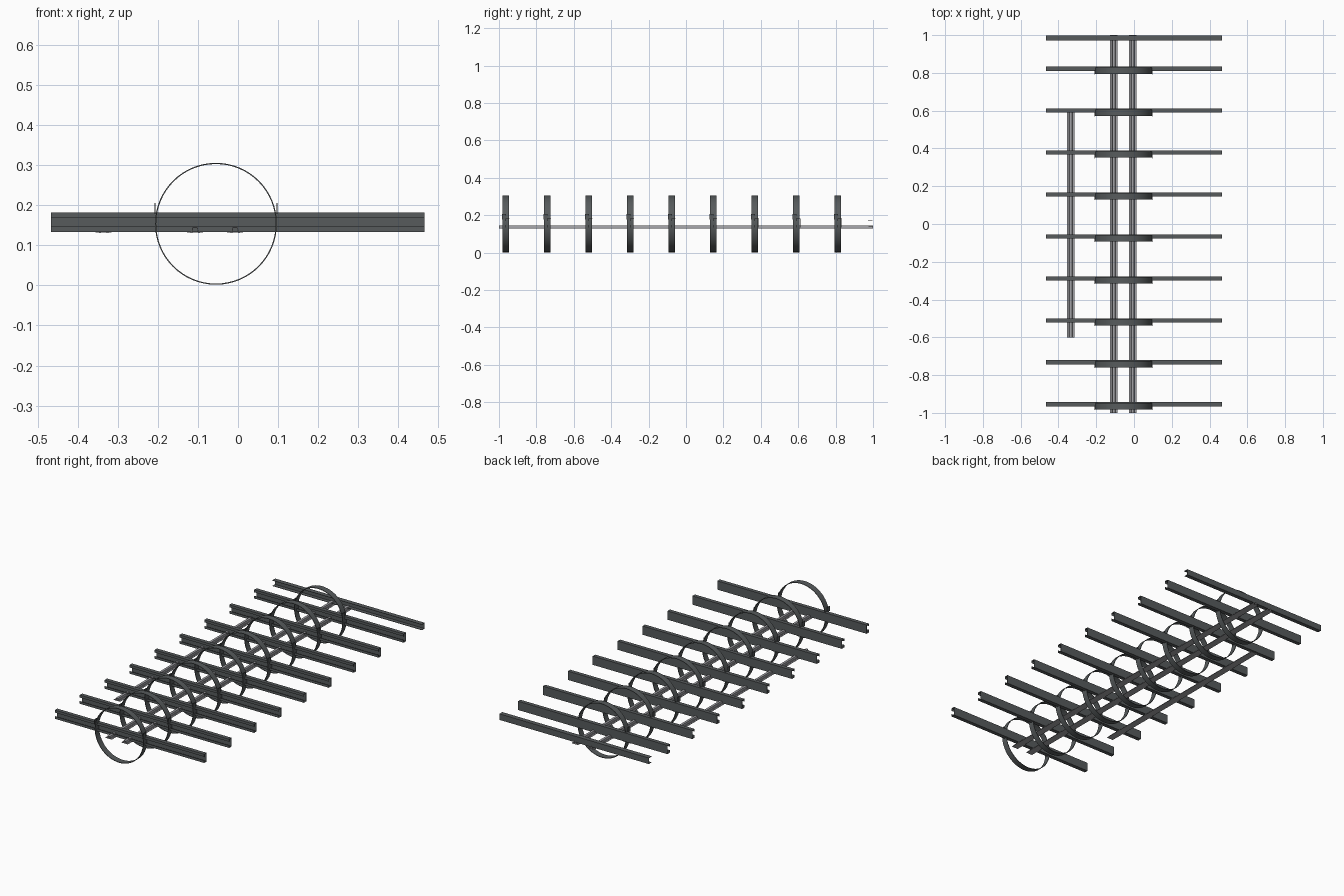
import bpy, bmesh, math

if "Cube" in bpy.data.objects:
    bpy.data.objects.remove(bpy.data.objects["Cube"])


def material(name, rgb):
    m = bpy.data.materials.new(name)
    m.diffuse_color = (*rgb, 1)
    m.use_nodes = True
    m.node_tree.nodes["Principled BSDF"].inputs["Base Color"].default_value = m.diffuse_color
    return m


steel = material("dark steel", (0.095, 0.105, 0.108))
rail_steel = material("light rail steel", (0.36, 0.36, 0.38))


def strip(name, path, t, axis, a, b, offset, mat):
    """Thicken an open 2D path into a sheet section and extrude it along x or y."""
    n = len(path)
    dirs = []
    for p, q in zip(path, path[1:]):
        d = math.hypot(q[0] - p[0], q[1] - p[1])
        dirs.append(((p[1] - q[1]) / d, (q[0] - p[0]) / d))
    inner = []
    for i, p in enumerate(path):
        n0, n1 = dirs[max(i - 1, 0)], dirs[min(i, n - 2)]
        k = t / (1 + n0[0] * n1[0] + n0[1] * n1[1])
        inner.append((p[0] + (n0[0] + n1[0]) * k, p[1] + (n0[1] + n1[1]) * k))
    bm = bmesh.new()

    def place(p, s):
        u, w = p[0] + offset[0], p[1] + offset[1]
        return bm.verts.new((s, u, w) if axis == "x" else (u, s, w))

    rows = [[place(p, s) for p in path + inner[::-1]] for s in (a, b)]
    m = 2 * n
    for i in range(m):
        j = (i + 1) % m
        bm.faces.new((rows[0][i], rows[0][j], rows[1][j], rows[1][i]))
    for r in rows:
        for i in range(n - 1):
            bm.faces.new((r[i], r[i + 1], r[m - 2 - i], r[m - 1 - i]))
    return finish(name, bm, mat)


def finish(name, bm, mat):
    bmesh.ops.recalc_face_normals(bm, faces=bm.faces)
    me = bpy.data.meshes.new(name)
    bm.to_mesh(me)
    bm.free()
    me.materials.append(mat)
    ob = bpy.data.objects.new(name, me)
    bpy.context.collection.objects.link(ob)
    return ob


def box(name, lo, hi, mat):
    bm = bmesh.new()
    bmesh.ops.create_cube(bm, size=1)
    for v in bm.verts:
        v.co = [l + (c + 0.5) * (h - l) for l, h, c in zip(lo, hi, v.co)]
    return finish(name, bm, mat)


def ring(name, x, z, r, t, y0, y1, mat, sides=64):
    bm = bmesh.new()
    loops = []
    for i in range(sides):
        a = math.tau * i / sides
        loops.append([bm.verts.new((x + q * math.cos(a), y, z + q * math.sin(a)))
                      for q, y in ((r, y0), (r, y1), (r - t, y1), (r - t, y0))])
    for i in range(sides):
        p, q = loops[i], loops[(i + 1) % sides]
        for k in range(4):
            f = bm.faces.new((p[k], p[(k + 1) % 4], q[(k + 1) % 4], q[k]))
            f.smooth = k in (0, 2)
    ob = finish(name, bm, mat)
    for e in ob.data.edges:
        u, v = (ob.data.vertices[i].co for i in e.vertices)
        e.use_edge_sharp = abs(u.y - v.y) < 1e-5
    return ob


CX, CZ, R = -0.055, 0.1535, 0.152

# Lipped channel, open to the front, and the plain end channel
channel = [(-0.011, 0.147), (-0.011, 0.133), (0.011, 0.133),
           (0.011, 0.182), (-0.011, 0.182), (-0.011, 0.168)]
end_channel = [(-0.013, 0.174), (0.013, 0.174), (0.013, 0.14), (-0.010, 0.14)]

# Nine bays: cross beam, hoop and two side tabs
for i in range(9):
    y = -0.954 + i * 0.222
    strip(f"cross_beam_{i}", channel, 0.002, "x", -0.467, 0.465, (y, 0), steel)
    ring(f"hoop_{i}", CX, CZ, R, 0.003, y - 0.027, y + 0.007, steel)
    for s in (-1, 1):
        x = CX + s * R
        box(f"hoop_tab_{i}_{s}", (x - 0.0015, y - 0.03, 0.178),
            (x + 0.0015, y - 0.008, 0.206), steel)
strip("end_beam", end_channel, -0.002, "x", -0.467, 0.465, (0.985, 0), steel)

# Flat-based rails with a raised hat, running lengthwise
hat = [(-0.012, 0.132), (-0.007, 0.132), (-0.005, 0.143),
       (0.005, 0.143), (0.007, 0.132), (0.012, 0.132)]
for name, x, half in (("left_rail", -0.107, 1), ("right_rail", -0.007, 1),
                      ("short_rail", -0.335, 0.6)):
    strip(name, hat, 0.002, "y", -half, half, (x, 0), rail_steel)
    box(name + "_base", (x - 0.02, -half, 0.130), (x + 0.02, half, 0.132), rail_steel)
